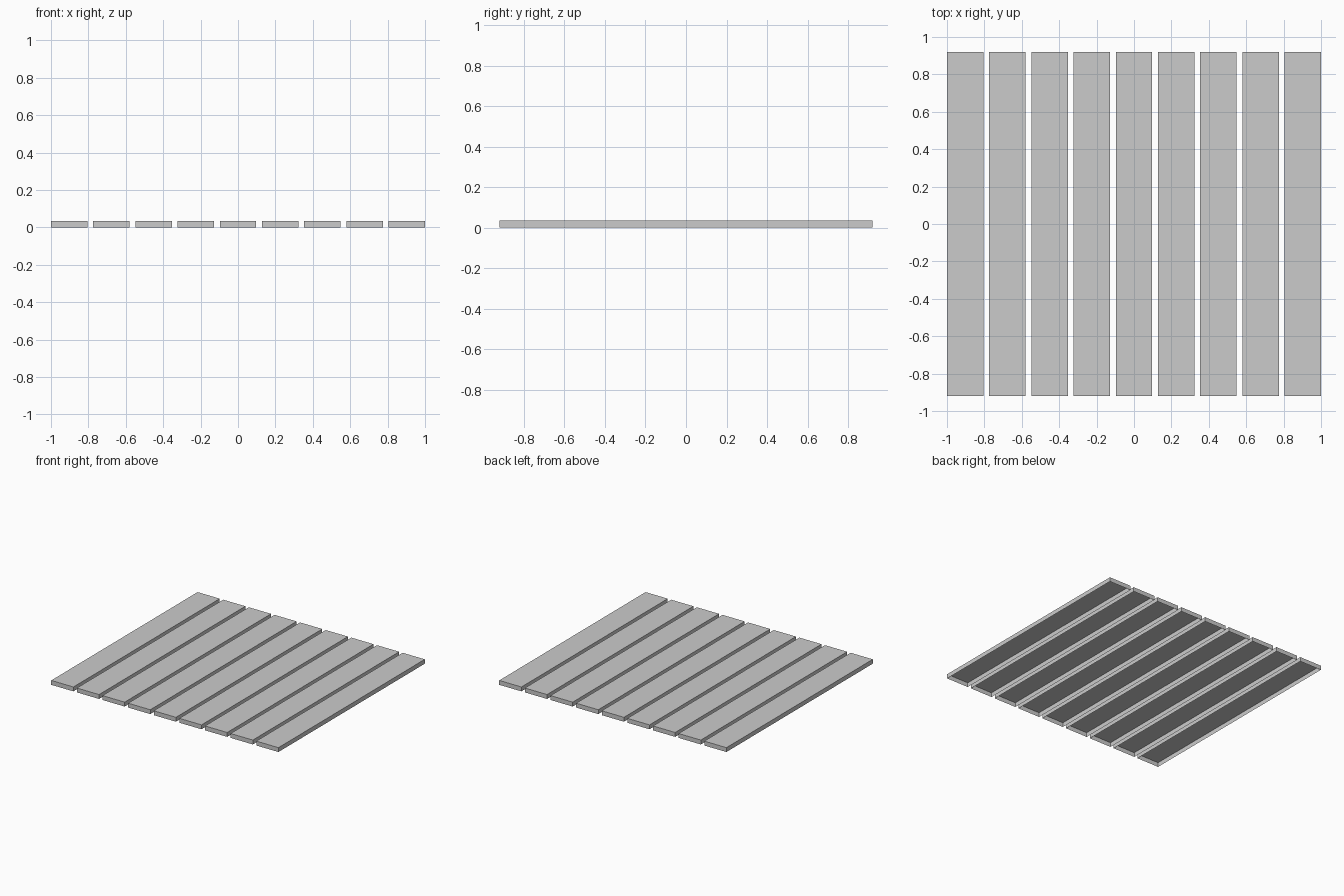
import bpy
import bmesh

if "Cube" in bpy.data.objects:
    bpy.data.objects.remove(bpy.data.objects["Cube"])

COUNT = 9
WIDTH, LENGTH, HEIGHT = 0.195, 1.84, 0.035
PITCH = (2 - WIDTH) / (COUNT - 1)

grey = bpy.data.materials.new("plain grey")
grey.use_nodes = True
colour = (0.6, 0.6, 0.6, 1)
grey.diffuse_color = colour
grey.node_tree.nodes["Principled BSDF"].inputs["Base Color"].default_value = colour


def make_slat(name, x):
    """A flat plank shell, open on its underside."""
    bm = bmesh.new()
    bmesh.ops.create_cube(bm, size=1)
    for v in bm.verts:
        v.co.x *= WIDTH
        v.co.y *= LENGTH
        v.co.z = (v.co.z + 0.5) * HEIGHT
    underside = [f for f in bm.faces if f.normal.z < -0.5]
    bmesh.ops.delete(bm, geom=underside, context="FACES_ONLY")
    mesh = bpy.data.meshes.new(name)
    bm.to_mesh(mesh)
    bm.free()
    mesh.materials.append(grey)
    slat = bpy.data.objects.new(name, mesh)
    slat.location.x = x
    bpy.context.collection.objects.link(slat)


# Row of parallel slats
for i in range(COUNT):
    make_slat(f"slat_{i + 1}", (i - (COUNT - 1) / 2) * PITCH)
